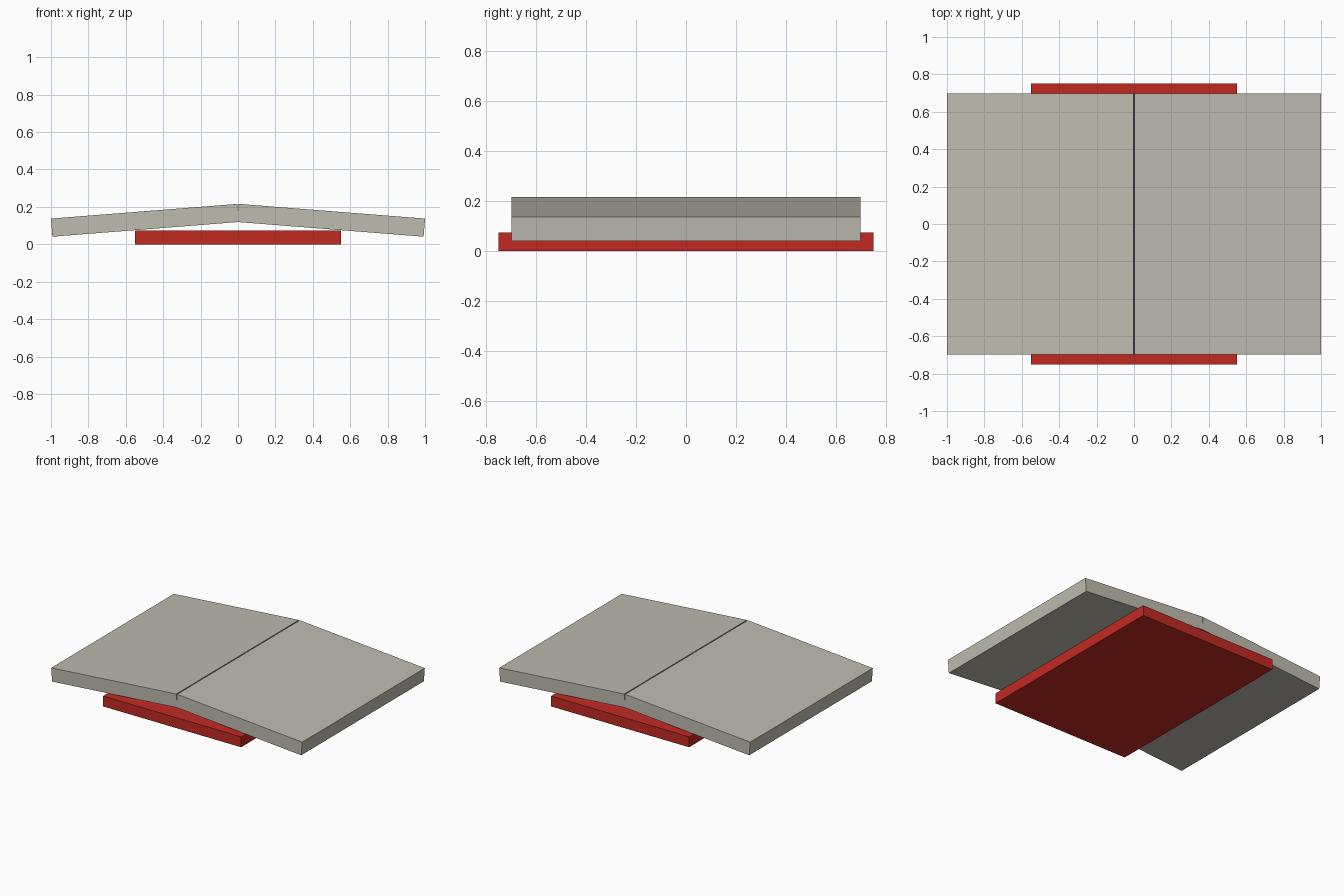
import bpy
import math

if "Cube" in bpy.data.objects:
    bpy.data.objects.remove(bpy.data.objects["Cube"])


def material(name, color):
    m = bpy.data.materials.new(name)
    m.diffuse_color = (*color, 1)
    m.use_nodes = True
    m.node_tree.nodes["Principled BSDF"].inputs["Base Color"].default_value = m.diffuse_color
    return m


def box(name, size, location, mat, tilt=0):
    bpy.ops.mesh.primitive_cube_add(size=1, location=location, rotation=(0, tilt, 0))
    ob = bpy.context.object
    ob.name = name
    ob.scale = size
    bpy.ops.object.transform_apply(location=False, rotation=True, scale=True)
    ob.data.materials.append(mat)
    return ob


grey = material("warm grey", (0.52, 0.50, 0.43))
red = material("red", (0.54, 0.023, 0.016))

# Flat base block under the panels
box("base", (1.10, 1.50, 0.075), (0, 0, 0.0375), red)

# Two tilted panels meeting at the ridge, leaving a thin V-shaped seam on top
tilt = math.radians(4.5)
length, thick, ridge_z = 0.9993, 0.097, 0.1675
for side, name in ((-1, "left_panel"), (1, "right_panel")):
    centre = (side * math.cos(tilt) * length / 2, 0,
              ridge_z - math.sin(tilt) * length / 2)
    box(name, (length, 1.396, thick), centre, grey, side * tilt)
